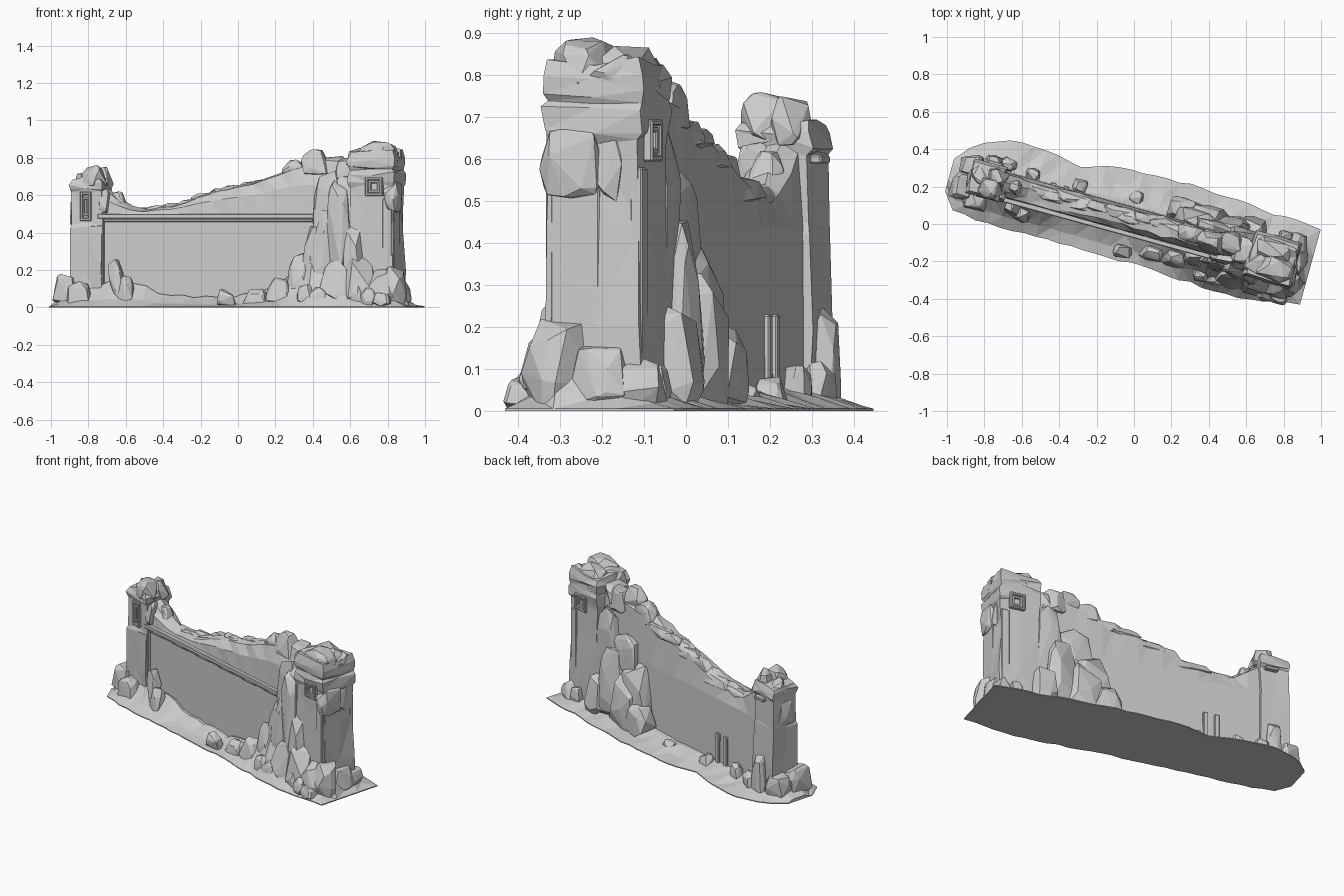
import bpy, bmesh, math, random
from mathutils import Matrix, Vector

if "Cube" in bpy.data.objects:
    bpy.data.objects.remove(bpy.data.objects["Cube"])
random.seed(4)
TURN = Matrix.Rotation(math.radians(-15.4), 4, "Z")   # the wall runs askew
MID = 0.015                                           # wall centre line

stone = bpy.data.materials.new("pale grey stone")
stone.use_nodes = True
GREY = (0.6, 0.6, 0.6, 1)
stone.diffuse_color = GREY
stone.node_tree.nodes["Principled BSDF"].inputs["Base Color"].default_value = GREY


def finish(name, bm):
    bmesh.ops.recalc_face_normals(bm, faces=bm.faces)
    bm.transform(TURN)
    mesh = bpy.data.meshes.new(name)
    bm.to_mesh(mesh)
    bm.free()
    mesh.materials.append(stone)
    obj = bpy.data.objects.new(name, mesh)
    bpy.context.collection.objects.link(obj)


def jit(a):
    return random.uniform(-a, a)


def along(table, u):
    for (a, p), (b, q) in zip(table, table[1:]):
        if u <= b:
            return p + (q - p) * max(0, (u - a) / (b - a))
    return table[-1][1]


def loft(name, rings):
    """Skin closed rings of equal length and cap both ends."""
    bm = bmesh.new()
    loops = [[bm.verts.new(p) for p in ring] for ring in rings]
    n = len(loops[0])
    for a, b in zip(loops, loops[1:]):
        for i in range(n):
            j = (i + 1) % n
            bm.faces.new((a[i], a[j], b[j], b[i]))
    bm.faces.new(loops[0])
    bm.faces.new(loops[-1])
    bmesh.ops.triangulate(bm, faces=bm.faces)
    finish(name, bm)


def box(name, u, v, z, du, dv, dz):
    bm = bmesh.new()
    bmesh.ops.create_cube(bm, size=1)
    bm.transform(Matrix.Translation((u, v, z)) @ Matrix.Diagonal((du, dv, dz, 1)))
    bmesh.ops.bevel(bm, geom=bm.edges[:], offset=0.004, segments=1, affect="EDGES")
    finish(name, bm)


def rock(name, u, v, z, du, dv, dz, taper=0.25, lean=0.0):
    """Faceted stone filling a box that stands on height z, narrowing upwards."""
    pts = []
    for _ in range(24):
        d = Vector((random.gauss(0, 1), random.gauss(0, 1), random.gauss(0, 1))).normalized()
        pts.append([math.copysign(abs(c) ** 0.6, c) for c in d])
    lo = [min(p[i] for p in pts) for i in range(3)]
    hi = [max(p[i] for p in pts) for i in range(3)]
    bm = bmesh.new()
    for p in pts:
        a, b, c = [(p[i] - lo[i]) / (hi[i] - lo[i]) for i in range(3)]
        s = 1 - taper * c
        bm.verts.new((u + (a - 0.5) * du * s + lean * (c - 0.5), v + (b - 0.5) * dv * s, z + c * dz))
    res = bmesh.ops.convex_hull(bm, input=bm.verts[:])
    junk = set(res["geom_interior"]) | set(res["geom_unused"])
    bmesh.ops.delete(bm, geom=[g for g in junk if isinstance(g, bmesh.types.BMVert)], context="VERTS")
    finish(name, bm)


def rocks(name, rows):
    for row in rows:
        rock(name, *row)


# Ground mound: low skirt rising to the foot of the wall
FRONT = [(-1.02, -.1), (-.95, -.19), (-.67, -.215), (-.36, -.2), (.06, -.21), (.48, -.23), (.69, -.226), (.97, -.18)]
BACK = [(-1.02, .08), (-1, .14), (-.8, .248), (-.64, .259), (-.35, .224), (-.18, .27), (.23, .282), (.97, .237)]
FOOT = [(-1.02, .02), (-.93, .1), (-.6, .14), (-.35, .06), (0, .05), (.22, .12), (.34, .2), (.44, .36),
        (.6, .26), (.86, .17), (.92, .1), (.97, .006)]
rings = []
for i in range(31):
    u = -1.02 + 1.99 * i / 30
    f, b, h = along(FRONT, u), along(BACK, u), along(FOOT, u)
    if 0 < i < 30:
        f, b, h = f + jit(.008), b + jit(.008), h * (1 + jit(.15))
    rings.append([(u, f, 0), (u, f, .006), (u, f * .7, h * .35 + jit(.006)), (u, f * .34, h),
                  (u, b * .4, min(h, .05)), (u, b * .68, min(h, .025 + jit(.01))), (u, b, .006), (u, b, 0)])
loft("ground_mound", rings)

# Broken wall with a sloping ruined crest
CREST = [(-.74, .64), (-.68, .6), (-.62, .555), (-.52, .53), (-.31, .56), (-.16, .615), (0, .655),
         (.2, .7), (.3, .75), (.42, .78), (.55, .75), (.68, .79)]
rings = []
for i in range(20):
    u = -.74 + 1.42 * i / 19
    t = along(CREST, u) + jit(.006)
    s = t - .49
    rings.append([(u, -.05, 0), (u, -.05, .49), (u, -.046 + jit(.004), .49 + s * .6),
                  (u, -.02 + jit(.012), t - .012), (u, .03 + jit(.01), t),
                  (u, .072 + jit(.006), t - .035 + jit(.012)), (u, .085, .44), (u, .09, 0)])
loft("ruined_wall", rings)

# Front panel trim and stubs of posts behind
box("wall_moulding", -.16, -.056, .487, 1.2, .034, .025)
box("moulding_lower_lip", -.16, -.052, .465, 1.18, .018, .016)
box("panel_left_post", -.738, -.055, .25, .022, .03, .5)
for u in (-.47, -.4):
    box("back_post", u, .09, .12, .03, .02, .22)


def tower(name, u, half_u, half_v, levels):
    """Square pillar made of stacked, slightly uneven courses."""
    rings = []
    for z, s in levels:
        ring = []
        for a, b in ((-1, -1), (0, -1), (1, -1), (1, 0), (1, 1), (0, 1), (-1, 1), (-1, 0)):
            ring.append((u + a * half_u * s + jit(.006), MID + b * half_v * s + jit(.006),
                         z + (jit(.012) if z > .1 else 0)))
        rings.append(ring)
    loft(name, rings)


def window(name, u, v, z, w, h):
    """Square-cut frame round an opening, with a second inner frame."""
    for scale, depth in ((1, .03), (.62, .018)):
        a, b, t = w * scale, h * scale, .016
        for s in (-1, 1):
            box(name + "_jamb", u + s * a / 2, v, z, t, depth, b + t)
            box(name + "_lintel", u, v, z + s * b / 2, a + t, depth, t)


tower("right_tower", .764, .123, .117,
      [(0, 1.06), (.2, 1.02), (.45, .97), (.64, .96), (.66, 1.02), (.715, 1.04), (.73, .98),
       (.755, 1.04), (.79, 1.05), (.835, .96)])
tower("left_tower", -.824, .088, .088,
      [(0, 1.05), (.2, 1.03), (.43, 1.02), (.45, .96), (.62, .96), (.635, 1.05), (.665, 1.05), (.69, .92)])
for side in (-1, 1):
    window("right_tower_window", .784, MID + side * .116, .645, .08, .085)
    box("right_tower_edge", .855, MID + side * .104, .3, .05, .03, .56)
window("left_tower_slit", -.825, MID - .082, .54, .045, .14)
box("right_tower_side_pilaster", .878, -.03, .28, .022, .12, .5)
box("left_tower_back_bracket", -.8, .11, .6, .08, .03, .02)

# Boulders crowning the towers
rocks("right_tower_crown", [
    (.79, -.03, .76, .22, .16, .13), (.76, .07, .75, .24, .14, .12),
    (.69, -.03, .74, .15, .17, .115), (.85, .05, .73, .11, .17, .12)])
rocks("left_tower_crown", [
    (-.79, -.02, .63, .15, .13, .13), (-.86, .04, .62, .12, .13, .1), (-.77, .05, .63, .13, .1, .12)])
rocks("tower_side_bulge", [
    (.87, -.04, .5, .08, .15, .18, -.1), (.87, .05, .5, .05, .08, .16), (-.9, .0, .44, .06, .13, .15),
    (-.73, -.03, .5, .07, .1, .14)])

# Stones along the broken crest
rocks("crest_stone", [
    (.42, .02, .7, .21, .14, .145, .5), (.31, .03, .66, .18, .13, .13, .4), (.53, .04, .66, .17, .14, .15),
    (.61, .02, .66, .16, .17, .14), (-.67, .02, .48, .13, .13, .14, .6)])
for i in range(9):
    u = -.5 + i * .085
    rock("crest_slab", u, .035 + jit(.015), along(CREST, u) - .066, .28, .09, .066 + jit(.005), .4)

# Rock mass between wall and right tower
rocks("front_buttress", [
    (.51, -.07, 0, .22, .14, .52, .4), (.58, -.08, 0, .18, .15, .68, .4), (.45, -.07, 0, .2, .13, .44, .55),
    (.62, -.05, .2, .14, .12, .53), (.37, -.08, 0, .22, .14, .29, .6), (.52, -.04, .3, .2, .1, .43),
    (.67, -.1, 0, .16, .14, .44, .5)])
rocks("back_buttress", [
    (.5, .12, 0, .26, .16, .46, .4), (.58, .09, .2, .22, .13, .48, .4), (.37, .13, 0, .26, .17, .33, .3),
    (.32, .11, 0, .28, .14, .42, .35), (.24, .14, 0, .2, .16, .2), (.62, .14, 0, .16, .15, .25),
    (.43, .09, .25, .26, .1, .32)])

# Loose boulders at the foot
rocks("front_boulder", [
    (-.645, -.09, 0, .1, .1, .26, .4, -.04), (-.59, -.11, 0, .1, .1, .17, .4),
    (-.02, -.16, 0, .11, .08, .1), (.26, -.11, 0, .18, .13, .16, .5), (.14, -.12, 0, .16, .11, .1, .5)])
rocks("left_end_boulder", [
    (-.94, -.05, 0, .14, .18, .18), (-.92, .07, 0, .14, .15, .15), (-.86, -.1, 0, .18, .14, .14, .4),
    (-.73, .13, 0, .1, .08, .12), (-.81, .12, 0, .1, .08, .25)])
rocks("right_end_boulder", [
    (.88, -.07, 0, .17, .21, .22, .4), (.88, .03, 0, .15, .2, .16, .4), (.87, .13, 0, .14, .12, .13),
    (.8, -.1, 0, .24, .19, .22, .45), (.7, -.11, 0, .24, .2, .29, .5), (.58, -.12, 0, .22, .18, .25, .5)])
for i in range(7):
    rock("front_rubble", .42 + i * .07, -.16 + jit(.012), 0, .13, .1, .1 + jit(.03), .4)
for i in range(6):
    rock("back_rubble", -.62 + i * .28 + jit(.05), .13 + jit(.02), 0, .09, .08, .09 + jit(.03))
